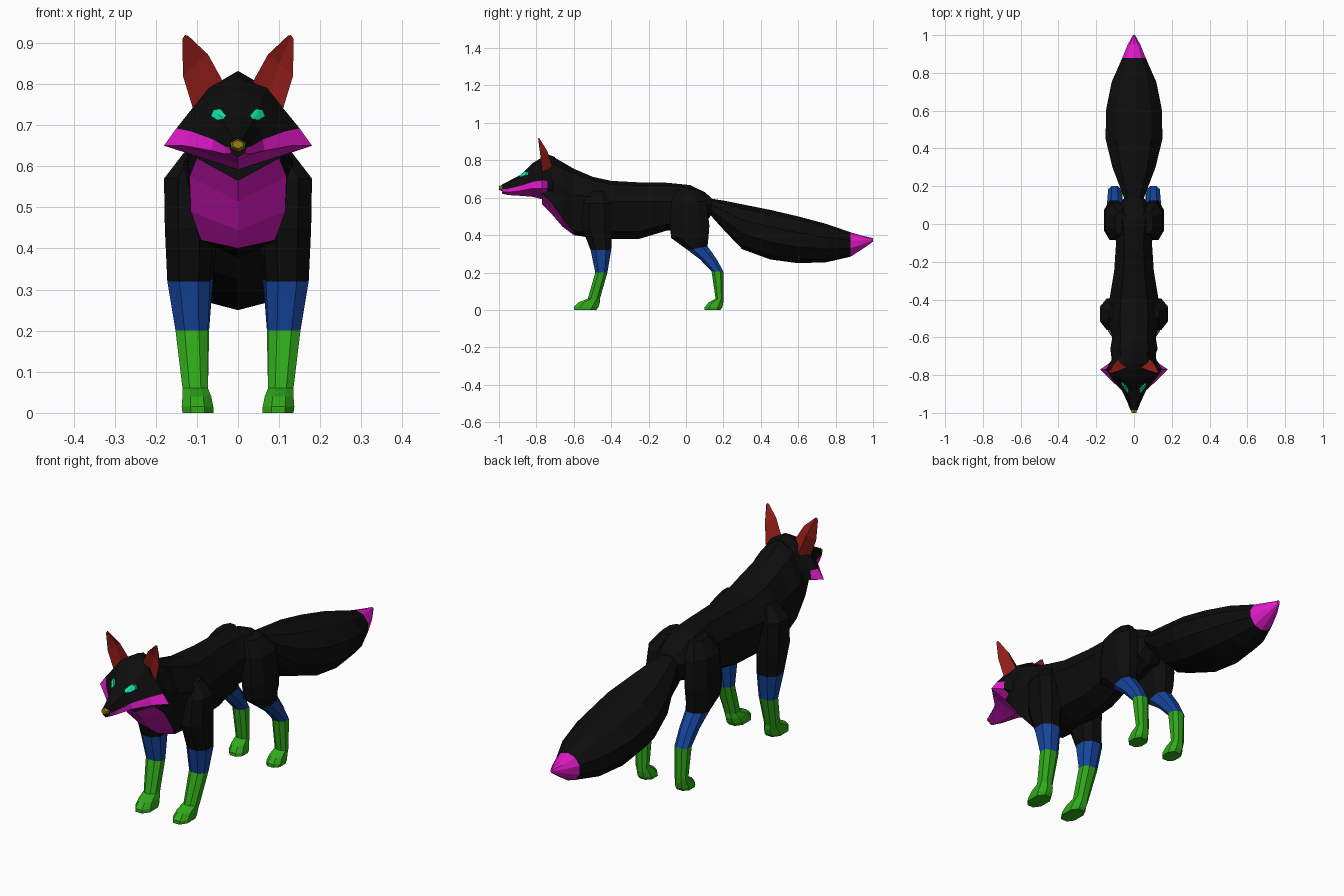
import bpy, bmesh, math
from mathutils import Vector
from mathutils.bvhtree import BVHTree

COLORS = {
    "black": (0.004, 0.004, 0.004, 1), "magenta": (0.75, 0.01, 0.58, 1),
    "blue": (0.008, 0.06, 0.34, 1), "green": (0.03, 0.40, 0.01, 1),
    "red": (0.27, 0.012, 0.01, 1), "teal": (0.005, 0.75, 0.38, 1),
    "olive": (0.32, 0.22, 0.005, 1),
}
MATS = {}
for key, rgba in COLORS.items():
    MATS[key] = bpy.data.materials.new(key)
    MATS[key].diffuse_color = rgba


def finish(bm, name, colors):
    bmesh.ops.recalc_face_normals(bm, faces=bm.faces[:])
    mesh = bpy.data.meshes.new(name)
    bm.to_mesh(mesh)
    bm.free()
    for c in colors:
        mesh.materials.append(MATS[c])
    ob = bpy.data.objects.new(name, mesh)
    bpy.context.collection.objects.link(ob)
    return ob


def loft(name, rings, colors, pick=lambda i, j: 0):
    """Skin equal-length rings of points; pick(ring, side) chooses the colour."""
    bm = bmesh.new()
    vs = [[bm.verts.new(p) for p in r] for r in rings]
    n = len(rings[0])
    for i in range(len(vs) - 1):
        for j in range(n):
            k = (j + 1) % n
            f = bm.faces.new((vs[i][j], vs[i][k], vs[i + 1][k], vs[i + 1][j]))
            f.material_index = pick(i, j)
    bm.faces.new(vs[0]).material_index = pick(0, 0)
    bm.faces.new(vs[-1]).material_index = pick(len(vs) - 2, 0)
    return finish(bm, name, colors)


def sym_ring(y, top, ax, az, bx, bz, cx, cz, bottom):
    """Eight-sided left/right symmetric section in the plane y."""
    half = [(ax, az), (bx, bz), (cx, cz)]
    pts = [(0, top)] + half + [(0, bottom)] + [(-x, z) for x, z in half[::-1]]
    return [(x, y, z) for x, z in pts]


def oval_ring(y, w, top, bottom, n=10):
    c, h = (top + bottom) / 2, (top - bottom) / 2
    return [(w * math.sin(t), y, c + h * math.cos(t))
            for t in (2 * math.pi * k / n for k in range(n))]


def leg_ring(s, z, y0, y1, x0, x1, tilt=0.0):
    """Chamfered rectangle, horizontal apart from an optional rise towards +y."""
    a, b = (x1 - x0) * 0.28, (y1 - y0) * 0.25
    pts = [(x0 + a, y0), (x1 - a, y0), (x1, y0 + b), (x1, y1 - b),
           (x1 - a, y1), (x0 + a, y1), (x0, y1 - b), (x0, y0 + b)]
    return [(s * x, y, z + tilt * (y - (y0 + y1) / 2)) for x, y in pts]


# Neck and trunk, with a pale chest underneath the neck
trunk = [
    (-0.77, 0.79, 0.06, 0.75, 0.09, 0.69, 0.10, 0.62, 0.565),
    (-0.72, 0.825, 0.065, 0.785, 0.105, 0.69, 0.118, 0.575, 0.515),
    (-0.66, 0.79, 0.075, 0.755, 0.125, 0.65, 0.115, 0.49, 0.445),
    (-0.60, 0.755, 0.07, 0.73, 0.115, 0.62, 0.09, 0.42, 0.40),
    (-0.50, 0.712, 0.075, 0.695, 0.14, 0.60, 0.10, 0.42, 0.385),
    (-0.40, 0.69, 0.07, 0.67, 0.13, 0.58, 0.09, 0.42, 0.378),
    (-0.25, 0.682, 0.055, 0.665, 0.105, 0.58, 0.08, 0.42, 0.38),
    (-0.10, 0.68, 0.05, 0.665, 0.095, 0.58, 0.07, 0.46, 0.425),
    (0.02, 0.668, 0.06, 0.65, 0.11, 0.58, 0.08, 0.46, 0.43),
    (0.10, 0.63, 0.05, 0.615, 0.085, 0.56, 0.06, 0.48, 0.45),
    (0.14, 0.595, 0.03, 0.59, 0.05, 0.56, 0.04, 0.53, 0.52),
]
loft("trunk", [sym_ring(*r) for r in trunk], ["black", "magenta"],
     lambda i, j: 1 if i < 3 and j in (3, 4) else 0)

# Head with pale cheeks and jaw
head = [
    (-0.985, 0.67, 0.012, 0.667, 0.02, 0.645, 0.016, 0.632, 0.622),
    (-0.95, 0.688, 0.02, 0.682, 0.032, 0.648, 0.032, 0.63, 0.614),
    (-0.88, 0.725, 0.04, 0.715, 0.06, 0.665, 0.065, 0.638, 0.61),
    (-0.82, 0.785, 0.06, 0.765, 0.115, 0.685, 0.13, 0.65, 0.605),
    (-0.77, 0.815, 0.07, 0.79, 0.15, 0.692, 0.18, 0.65, 0.592),
    (-0.74, 0.832, 0.072, 0.79, 0.13, 0.69, 0.135, 0.65, 0.59),
    (-0.70, 0.818, 0.07, 0.775, 0.10, 0.69, 0.10, 0.63, 0.59),
]
head_ob = loft("head", [sym_ring(*r) for r in head], ["black", "magenta"],
               lambda i, j: 1 if i < 5 and j in (2, 3, 4, 5) else 0)

# Nose
loft("nose", [oval_ring(-1.0, 0.014, 0.663, 0.643, 6),
              oval_ring(-0.98, 0.021, 0.668, 0.632, 6)], ["olive"])

# Tail with a pale tip
tail = [(0.10, 0.04, 0.60, 0.54), (0.20, 0.08, 0.585, 0.43), (0.30, 0.12, 0.565, 0.325),
        (0.45, 0.158, 0.535, 0.27), (0.60, 0.156, 0.50, 0.25), (0.75, 0.125, 0.46, 0.255),
        (0.88, 0.065, 0.415, 0.285), (0.95, 0.035, 0.395, 0.33), (1.0, 0.006, 0.384, 0.365)]
loft("tail", [oval_ring(*r) for r in tail], ["black", "magenta"],
     lambda i, j: 1 if i >= 6 else 0)

# Legs, from shoulder or hip (black) through the shin (blue) to the paw (green)
front_leg = [
    (0.635, -0.51, -0.44, 0.06, 0.13), (0.57, -0.55, -0.40, 0.06, 0.18),
    (0.45, -0.56, -0.395, 0.06, 0.178), (0.32, -0.51, -0.40, 0.068, 0.172),
    (0.20, -0.485, -0.42, 0.073, 0.152), (0.06, -0.525, -0.46, 0.073, 0.135),
    (0.04, -0.575, -0.46, 0.065, 0.135), (0.015, -0.60, -0.468, 0.06, 0.137),
    (0.0, -0.60, -0.48, 0.06, 0.135),
]
hind_leg = [
    (0.645, -0.05, 0.06, 0.04, 0.10), (0.58, -0.08, 0.11, 0.04, 0.15),
    (0.45, -0.085, 0.125, 0.05, 0.16), (0.385, -0.08, 0.12, 0.055, 0.157),
    (0.33, 0.01, 0.115, 0.06, 0.145, 0.2), (0.27, 0.075, 0.165, 0.065, 0.14),
    (0.205, 0.137, 0.20, 0.07, 0.137), (0.06, 0.158, 0.20, 0.073, 0.13),
    (0.04, 0.12, 0.20, 0.068, 0.132), (0.015, 0.10, 0.195, 0.062, 0.135),
    (0.0, 0.10, 0.185, 0.062, 0.132),
]
for side, s in (("right", 1), ("left", -1)):
    loft("front_leg_" + side, [leg_ring(s, *r) for r in front_leg],
         ["black", "blue", "green"], lambda i, j: 0 if i < 3 else 1 if i < 4 else 2)
    loft("hind_leg_" + side, [leg_ring(s, *r) for r in hind_leg],
         ["black", "blue", "green"], lambda i, j: 0 if i < 4 else 1 if i < 6 else 2)

# Ears: four-sided, cupped at the front and drawn up to a point
ear_base = [(0.036, -0.76, 0.805), (0.075, -0.76, 0.77), (0.108, -0.77, 0.735), (0.085, -0.715, 0.765)]
ear_mid = [(0.073, -0.775, 0.872), (0.10, -0.765, 0.85), (0.134, -0.778, 0.82), (0.108, -0.742, 0.85)]
ear_tip = [(0.122, -0.79, 0.918), (0.129, -0.789, 0.919), (0.135, -0.79, 0.91), (0.129, -0.785, 0.919)]
for side, s in (("right", 1), ("left", -1)):
    loft("ear_" + side, [[(s * x, y, z) for x, y, z in r] for r in (ear_base, ear_mid, ear_tip)],
         ["red"])

# Eyes: thin patches laid on the face
bm = bmesh.new()
bm.from_mesh(head_ob.data)
face_tree = BVHTree.FromBMesh(bm)
bm.free()
eye = [(0.029, 0.722), (0.044, 0.738), (0.060, 0.735), (0.066, 0.720), (0.050, 0.710), (0.034, 0.713)]
for side, s in (("right", 1), ("left", -1)):
    bm = bmesh.new()

    def on_face(x, z):
        hit = face_tree.ray_cast(Vector((s * x, -2, z)), Vector((0, 1, 0)))[0]
        return bm.verts.new(hit + Vector((0, -0.009, 0.002)))

    centre = on_face(0.048, 0.724)
    rim = [on_face(x, z) for x, z in eye]
    for k in range(6):
        tri = [centre, rim[k], rim[(k + 1) % 6]]
        bm.faces.new(tri if s > 0 else tri[::-1])
    back = bmesh.ops.extrude_face_region(bm, geom=bm.faces[:])["geom"]
    bmesh.ops.translate(bm, vec=(0, 0.015, 0),
                        verts=[v for v in back if isinstance(v, bmesh.types.BMVert)])
    finish(bm, "eye_" + side, ["teal"])
